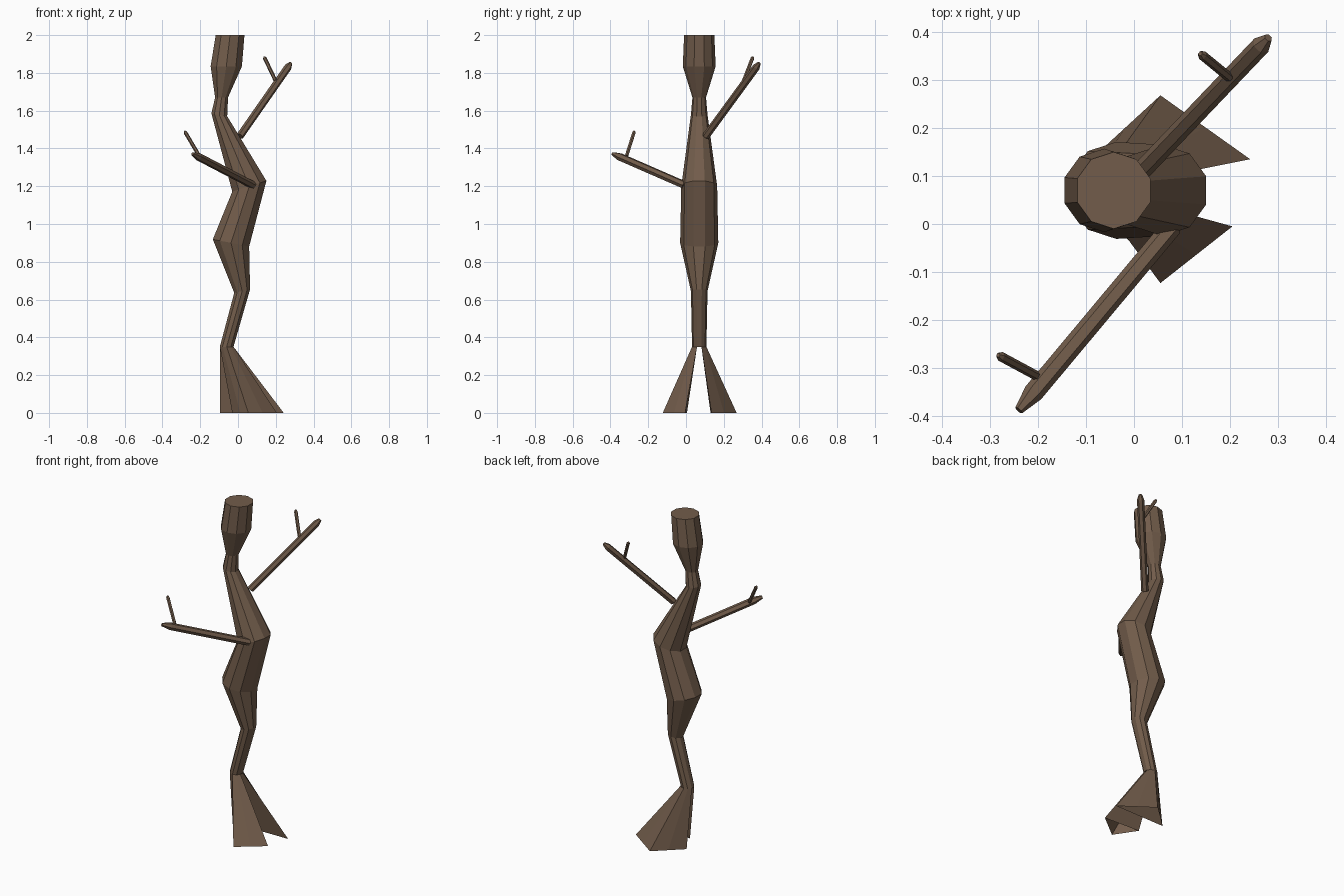
import bpy, bmesh, math
from mathutils import Vector

if "Cube" in bpy.data.objects:
    bpy.data.objects.remove(bpy.data.objects["Cube"])

bark = bpy.data.materials.new("brown bark")
bark.diffuse_color = (0.168, 0.108, 0.07, 1)
bark.use_nodes = True
bark.node_tree.nodes["Principled BSDF"].inputs["Base Color"].default_value = bark.diffuse_color


def finish(bm, name):
    bmesh.ops.recalc_face_normals(bm, faces=bm.faces)
    me = bpy.data.meshes.new(name)
    bm.to_mesh(me)
    bm.free()
    me.materials.append(bark)
    ob = bpy.data.objects.new(name, me)
    bpy.context.collection.objects.link(ob)
    return ob


def loft(bm, rings):
    for a, b in zip(rings, rings[1:]):
        n = len(a)
        for i in range(n):
            j = (i + 1) % n
            bm.faces.new((a[i], a[j], b[j], b[i]))


# Trunk: centre x, height, radius, rise of the right side over the left
CY = 0.07
profile = [(-0.06, 0.35, 0.038, 0.0), (0.022, 0.645, 0.044, 0.01),
           (-0.037, 0.90, 0.101, -0.02), (0.06, 1.20, 0.095, 0.03),
           (-0.099, 1.578, 0.044, -0.008), (-0.087, 1.67, 0.036, 0.0),
           (-0.062, 1.835, 0.087, 0.0), (-0.042, 2.0, 0.08, 0.0)]
angles = [math.radians(18 + 36 * i) for i in range(10)]
bm = bmesh.new()
rings = [[bm.verts.new((cx + r * math.cos(a), CY + r * math.sin(a), z + t * math.cos(a)))
          for a in angles] for cx, z, r, t in profile]
loft(bm, rings)
bm.faces.new(rings[-1])
bm.faces.new(rings[0][::-1])
finish(bm, "trunk")


# Feet: half of the trunk's lowest ring flares to a three-cornered open base
def foot(name, side, corners):
    bm = bmesh.new()
    cx, z, r, _ = profile[0]
    p = [Vector((x, y, 0)) for x, y in corners]
    base = [p[0], (p[0] + p[1]) / 2, p[1], (p[1] + p[2]) / 2, p[2]]
    top = [bm.verts.new((cx + r * math.cos(a), CY + side * r * math.sin(a), z))
           for a in angles[:5]]
    loft(bm, [top, [bm.verts.new(v) for v in base]])
    finish(bm, name)


foot("front_root", -1, [(0.205, -0.005), (0.055, -0.123), (-0.03, 0.005)])
foot("back_root", 1, [(0.242, 0.135), (0.055, 0.268), (-0.095, 0.13)])


# Branches and twigs: six-sided rods with a short tapered tip
def rod(name, start, end, r, tip):
    start, end = Vector(start), Vector(end)
    d = end - start
    rot = d.to_track_quat('Z', 'Y')
    bm = bmesh.new()
    rs = []
    for dist, rad in ((0, r), (d.length - tip, r), (d.length, r * 0.45)):
        rs.append([bm.verts.new(start + rot @ Vector((rad * math.cos(k * math.pi / 3),
                                                      rad * math.sin(k * math.pi / 3), dist)))
                   for k in range(6)])
    loft(bm, rs)
    bm.faces.new(rs[0][::-1])
    bm.faces.new(rs[-1])
    finish(bm, name)


rod("front_branch", (0.08, -0.005, 1.205), (-0.24, -0.388, 1.372), 0.021, 0.05)
rod("back_branch", (0.01, 0.105, 1.465), (0.28, 0.388, 1.852), 0.02, 0.03)
rod("front_twig", (-0.205, -0.315, 1.36), (-0.283, -0.273, 1.492), 0.01, 0.01)
rod("back_twig", (0.198, 0.306, 1.76), (0.138, 0.355, 1.886), 0.01, 0.01)
